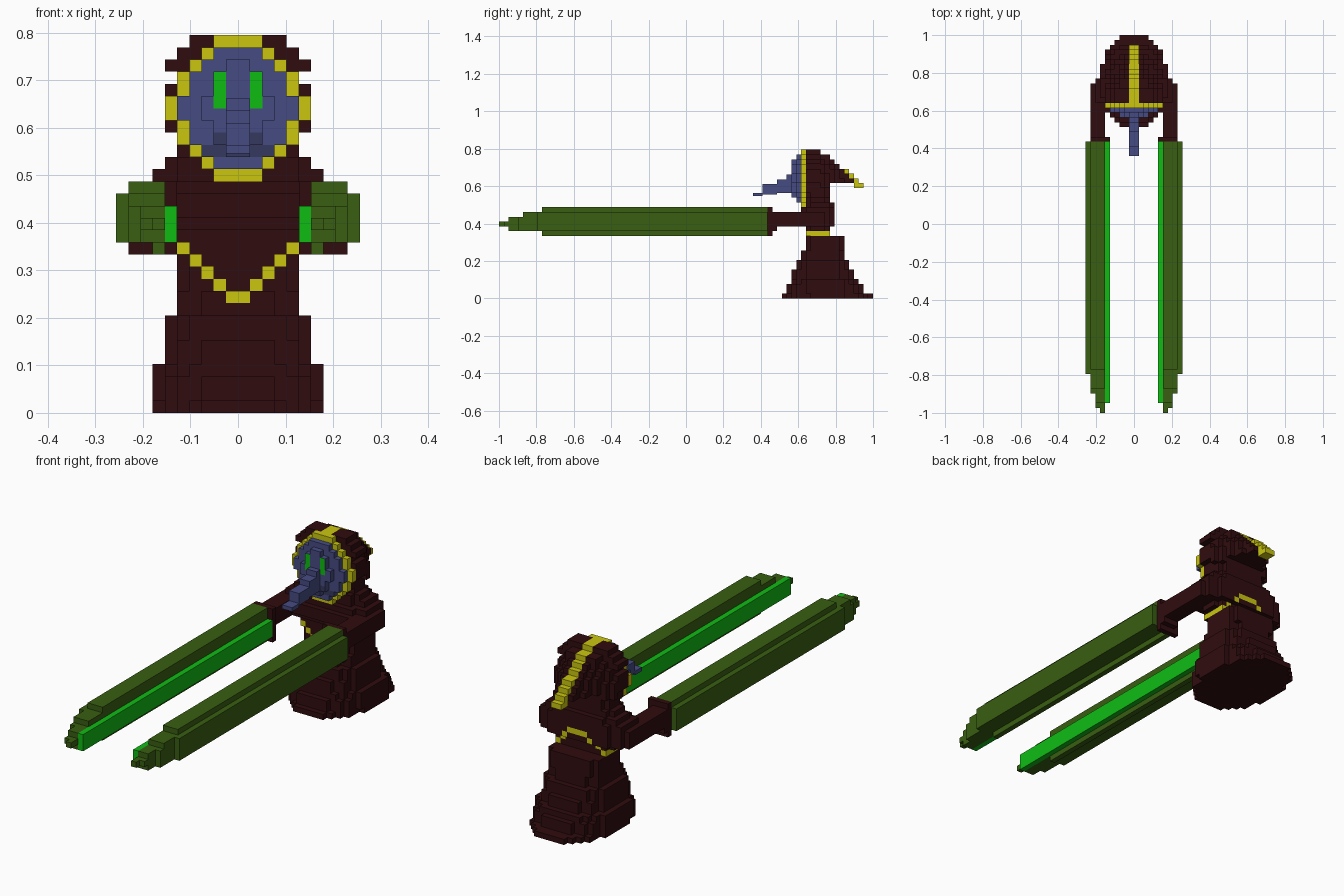
import bpy, bmesh, math

if "Cube" in bpy.data.objects:
    bpy.data.objects.remove(bpy.data.objects["Cube"], do_unlink=True)

V = 2 / 78  # size of one block


def srgb(c):
    c /= 255
    return c / 12.92 if c <= 0.04045 else ((c + 0.055) / 1.055) ** 2.4


def material(name, rgb):
    m = bpy.data.materials.new(name)
    col = [srgb(c) for c in rgb] + [1]
    m.use_nodes = True
    m.diffuse_color = col
    m.node_tree.nodes["Principled BSDF"].inputs["Base Color"].default_value = col
    return m


RED = material("dark maroon cloth", (48, 12, 14))
GREEN = material("olive green", (56, 94, 17))
BRIGHT = material("bright green", (15, 188, 20))
YELLOW = material("gold yellow", (202, 198, 16))
BLUE = material("slate blue", (70, 75, 130))
SHADE = material("dark slate", (54, 57, 94))

# Face corners for each direction of a unit block
SIDES = {
    (1, 0, 0): [(1, 0, 0), (1, 1, 0), (1, 1, 1), (1, 0, 1)],
    (-1, 0, 0): [(0, 0, 0), (0, 0, 1), (0, 1, 1), (0, 1, 0)],
    (0, 1, 0): [(0, 1, 0), (0, 1, 1), (1, 1, 1), (1, 1, 0)],
    (0, -1, 0): [(0, 0, 0), (1, 0, 0), (1, 0, 1), (0, 0, 1)],
    (0, 0, 1): [(0, 0, 1), (1, 0, 1), (1, 1, 1), (0, 1, 1)],
    (0, 0, -1): [(0, 0, 0), (0, 1, 0), (1, 1, 0), (1, 0, 0)],
}


def blocks(name, rule, ys, zs, xs=range(-10, 10), paint=None):
    """Block model: rule(column, y, z) gives a material or None, the same on both
    sides of x = 0; paint(column, y, z, normal) may recolour a single face."""
    cells = {}
    for x in xs:
        col = x if x >= 0 else -x - 1
        for y in range(*ys):
            for z in range(*zs):
                m = rule(col, y, z)
                if m:
                    cells[x, y, z] = m
    bm = bmesh.new()
    mats, corners = [], {}
    for (x, y, z), m in cells.items():
        for n, quad in SIDES.items():
            if (x + n[0], y + n[1], z + n[2]) in cells:
                continue
            vs = []
            for q in quad:
                k = (x + q[0], y + q[1], z + q[2])
                if k not in corners:
                    corners[k] = bm.verts.new([c * V for c in k])
                vs.append(corners[k])
            face = bm.faces.new(vs)
            col = x if x >= 0 else -x - 1
            fm = (paint and paint(col, y, z, n)) or m
            if fm not in mats:
                mats.append(fm)
            face.material_index = mats.index(fm)
    me = bpy.data.meshes.new(name)
    bm.to_mesh(me)
    bm.free()
    for m in mats:
        me.materials.append(m)
    ob = bpy.data.objects.new(name, me)
    bpy.context.collection.objects.link(ob)
    return ob


def layered(rows):
    """Rounded layers: (z0, z1, half width, y0, y1, roundness power)."""
    def rule(c, y, z):
        for z0, z1, half, y0, y1, p in rows:
            if z0 <= z < z1 and c < half:
                u = (c + 0.5) / half
                v = abs(y + 0.5 - (y0 + y1) / 2) / ((y1 - y0) / 2)
                if u ** p + v ** p <= 1.03:
                    return RED
    return rule


# Robe skirt with the V shaped gold cord on the front
def front_cord(c, y, z, n):
    if n[1] < 0 and y < 29 and z == 9 + c:
        return YELLOW
    if z == 13 and c >= 4 and n[2] == 0:
        return YELLOW


blocks("robe_skirt", layered([
    (0, 1, 7, 20, 39, 2), (1, 3, 7, 21, 37, 2.2), (3, 4, 7, 22, 36, 2.4),
    (4, 6, 6, 22, 35, 2.6), (6, 8, 6, 23, 34, 2.6), (8, 10, 5, 24, 33, 3),
    (10, 13, 5, 25, 33, 3.5), (13, 14, 5, 25, 30, 5)]),
    (19, 39), (0, 14), paint=front_cord)


# Upper robe and shoulders, with the cord arching over the back
def back_cord(c, y, z, n):
    if n[1] > 0 and y > 27 and z == min(16, 17 - c):
        return YELLOW


blocks("robe_shoulders", layered([
    (14, 15, 6, 25, 30, 4), (15, 16, 8, 24, 31, 3), (16, 18, 9, 23, 31, 3),
    (18, 19, 8, 24, 31, 3), (19, 20, 7, 25, 31, 3), (20, 21, 6, 25, 30, 3),
    (21, 24, 5, 25, 30, 3)]), (22, 32), (14, 24), paint=back_cord)


# Arms with a square cuff at the hand
def arm_rule(c, y, z):
    if y == 17:
        return RED if 5 <= c <= 8 and 13 <= z < 19 else None
    if y == 18:
        return RED if 5 < c <= 8 and 14 <= z < 18 else None
    return RED if 6 <= c <= 8 and 15 <= z < 18 else None


# Long blades: per column (z0, z1, tip y)
BLADE = {5: (14, 17, -37), 6: (13, 19, -39), 7: (14, 19, -38),
         8: (14, 19, -35), 9: (14, 18, -31)}


def blade_rule(c, y, z):
    if c not in BLADE:
        return None
    z0, z1, tip = BLADE[c]
    # the end narrows in steps
    for limit, lo, hi in ((-37, 15, 16), (-34, 14, 17), (-30, 14, 18)):
        if y < limit:
            z0, z1 = max(z0, lo), min(z1, hi)
            break
    if y >= tip and z0 <= z < z1:
        return BRIGHT if c == 5 else GREEN


for side, xs in (("left", range(0, 10)), ("right", range(-10, 0))):
    blocks(side + "_arm", arm_rule, (17, 29), (13, 19), xs)
    blocks(side + "_blade", blade_rule, (-39, 17), (13, 19), xs)

# Outer half width of the face rim for every layer from z = 19 to 30
RIM = [2, 3, 4, 5, 5, 6, 6, 5, 5, 4, 3, 2]


def rim(z):
    return RIM[z - 19] if 19 <= z <= 30 else 0


def face_half(z):
    return rim(z) - 1 if 20 <= z <= 29 else 0


# Gold rim around the face
blocks("face_rim", lambda c, y, z: YELLOW if face_half(z) <= c < rim(z) else None,
       (24, 25), (19, 31))


# Stepped mask with eyes and mouth
def mask_rule(c, y, z):
    inset = {24: 0, 23: 0, 22: 2}[y]
    return BLUE if c < face_half(z) - inset else None


def mask_paint(c, y, z, n):
    if n[1] < 0:
        if c == 1 and 25 <= z < 28:
            return BRIGHT
        if (z in (21, 22) and c < 2) or (z == 21 and c == 2):
            return SHADE


blocks("mask", mask_rule, (22, 25), (20, 30), paint=mask_paint)

# Beak, two blocks wide: y -> (z0, z1)
BEAK = [(14, 16, 21.3, 22), (16, 19, 21.7, 23.8), (19, 21, 22, 24.8),
        (21, 22, 22, 25.8), (14, 16, 21.3, 22.6)]


def box(name, x0, x1, y0, y1, z0, z1, mat):
    bm = bmesh.new()
    bmesh.ops.create_cube(bm, size=1)
    for v in bm.verts:
        v.co = [V * (a + b + (b - a) * 2 * c) / 2
                for c, (a, b) in zip(v.co, ((x0, x1), (y0, y1), (z0, z1)))]
    me = bpy.data.meshes.new(name)
    bm.to_mesh(me)
    bm.free()
    me.materials.append(mat)
    bpy.context.collection.objects.link(bpy.data.objects.new(name, me))


for i, (y0, y1, z0, z1) in enumerate(BEAK[:4]):
    box(f"beak_step_{i + 1}", -1, 1, y0, y1, z0, z1, BLUE)

# Hood: crest height for y = 25 to 36, swept back to a point
CREST = [31, 31, 31, 30, 30, 29, 28, 27, 27, 26, 25, 24]


def hood_rule(c, y, z):
    top = CREST[y - 25]
    low = 19 if y == 25 else 22 if y < 30 else 24 if y < 35 else 23
    if not low <= z < top:
        return None
    if c == 0 and (z >= top - 1 or y >= 35):
        return YELLOW
    if y >= 35:
        return None
    shift = z + 31 - top
    half = max(rim(shift), rim(shift - 1) if shift < 31 else 0)
    half = min(6, half + (1 if y < 28 and shift > 27 else 0))
    taper = 1 - max(0, y - 27) / 11
    return RED if c + 0.4 < half * taper else None


blocks("hood", hood_rule, (25, 37), (19, 31))
